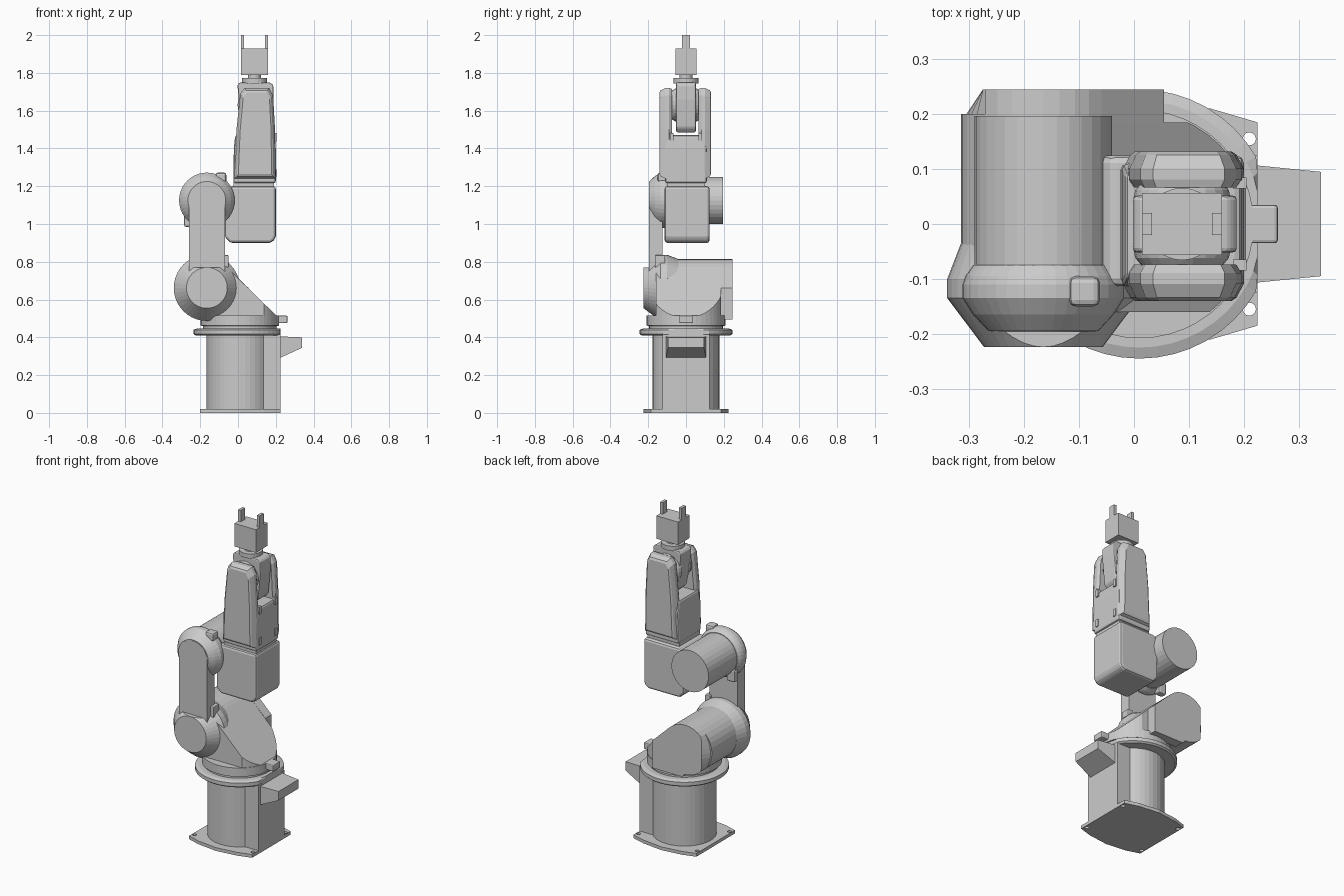
import bpy, bmesh
from math import sin, cos, pi

if "Cube" in bpy.data.objects:
    bpy.data.objects.remove(bpy.data.objects["Cube"])


def loft(name, levels, axis, bevel=0, segs=2):
    """Skin 2D loops [(points, level), ...] stacked along an axis, ends capped."""
    put = {'x': lambda p, t: (t, p[0], p[1]),
           'y': lambda p, t: (p[0], t, p[1]),
           'z': lambda p, t: (p[0], p[1], t)}[axis]
    bm = bmesh.new()
    loops = [[bm.verts.new(put(p, t)) for p in pts] for pts, t in levels]
    for a, b in zip(loops, loops[1:]):
        for i in range(len(a)):
            j = (i + 1) % len(a)
            bm.faces.new((a[i], a[j], b[j], b[i]))
    bm.faces.new(loops[0])
    bm.faces.new(loops[-1])
    bmesh.ops.recalc_face_normals(bm, faces=bm.faces)
    me = bpy.data.meshes.new(name)
    bm.to_mesh(me)
    bm.free()
    ob = bpy.data.objects.new(name, me)
    bpy.context.collection.objects.link(ob)
    if bevel:
        m = ob.modifiers.new("Bevel", 'BEVEL')
        m.width, m.segments, m.limit_method = bevel, segs, 'ANGLE'
        m.angle_limit = 0.6
    return ob


def prism(name, pts, axis, a, b, bevel=0, segs=2):
    return loft(name, [(pts, a), (pts, b)], axis, bevel, segs)


def rect(a, b, c, d):
    return [(a, c), (b, c), (b, d), (a, d)]


def box(name, x0, x1, y0, y1, z0, z1, bevel=0, segs=2):
    return prism(name, rect(x0, x1, y0, y1), 'z', z0, z1, bevel, segs)


def circle(cx, cy, r, n=32):
    return [(cx + r * cos(2 * pi * i / n), cy + r * sin(2 * pi * i / n)) for i in range(n)]


def turned(name, cx, cy, rings, axis, n=32):
    return loft(name, [(circle(cx, cy, r, n), t) for t, r in rings], axis)


def boolean(ob, cutter, op='DIFFERENCE'):
    m = ob.modifiers.new("Cut", 'BOOLEAN')
    m.object, m.operation, m.solver = cutter, op, 'EXACT'
    cutter.hide_render = True
    cutter.display_type = 'WIRE'


def inset(pts, cx, cy, sx, sy):
    return [(cx + (x - cx) * sx, cy + (y - cy) * sy) for x, y in pts]


BX = 0.01                 # turning axis of the base
AX, SZ, EZ = -0.165, 0.665, 1.125   # arm axis x, shoulder and elbow heights
WX = 0.0875               # wrist centre

# Base plate with bolt holes
half = [(-0.2, 0.185), (-0.12, 0.21), (0.01, 0.226), (0.14, 0.21), (0.225, 0.185)]
plate = prism("base_plate", half + [(x, -y) for x, y in reversed(half)], 'z', 0, 0.02)
for x in (-0.185, 0.21):
    for s in (-1, 1):
        boolean(plate, turned("bolt_hole_cutter", x, s * 0.155, [(-0.02, 0.012), (0.04, 0.012)], 'z', 12))

# Pedestal: round column with a flat front, cable box
col = [p for p in circle(BX, 0, 0.177, 48) if p[0] < 0.135]
k = max(range(len(col)), key=lambda i: col[i][1] if col[i][0] > 0.1 else -1)
turned("pedestal_column", BX, 0, [(0.02, 0.177), (0.415, 0.177)], 'z', 40)
box("pedestal_front", 0.0, 0.225, -0.125, 0.125, 0.02, 0.415)
loft("cable_box", [([(-0.107, 0.29), (0.107, 0.29), (0.107, 0.405), (-0.107, 0.405)], 0.22),
                   ([(-0.095, 0.345), (0.095, 0.345), (0.095, 0.4), (-0.095, 0.4)], 0.34)], 'x')

# Base flange, trimmed flat at the front
trim = lambda r: [(min(x, 0.225), y) for x, y in circle(BX, 0, r, 48)]
loft("base_flange", [(trim(0.235), 0.41), (trim(0.245), 0.418),
                     (trim(0.245), 0.44), (trim(0.225), 0.447)], 'z')

# Turntable and its end stop
turned("turntable", BX, 0, [(0.44, 0.195), (0.46, 0.195), (0.462, 0.208), (0.515, 0.208)], 'z', 48)
box("turntable_stop", 0.19, 0.262, -0.035, 0.035, 0.475, 0.515, 0.006)

# Sloped shoulder saddle: slanted cut through a vertical cylinder
saddle = prism("shoulder_saddle", [(-0.2, 0.5), (0.23, 0.5), (0.205, 0.513),
                                   (-0.06, 0.772), (-0.165, 0.8)], 'y', -0.16, 0.185)
boolean(saddle, turned("saddle_trim", BX, 0, [(0.45, 0.205), (0.9, 0.205)], 'z', 48), 'INTERSECT')

# Shoulder barrel and its rear motor end
turned("shoulder_barrel", AX, SZ, [(-0.06, 0.15), (0.2, 0.15)], 'y', 32)
arc = [(AX + 0.15 * cos(a), SZ + 0.15 * sin(a))
       for a in [pi / 4 + i * pi / 16 for i in range(21)]]
end = arc + [(AX + 0.02, 0.495), (0.055, 0.495), (0.055, 0.662)]
loft("shoulder_rear_end", [(end, 0.185), ([(max(x, -0.275), z) for x, z in end], 0.245)], 'y')

# Shoulder front cap, notched where the arm leaves it
cap = turned("shoulder_cap", AX, SZ - 0.003,
             [(-0.035, 0.15), (-0.1, 0.175), (-0.135, 0.175), (-0.224, 0.108)], 'y', 40)
boolean(cap, box("cap_notch_cutter", AX - 0.095, AX + 0.095, -0.3, -0.196, 0.77, 1.0))
box("shoulder_stop", -0.085, -0.05, -0.165, -0.11, 0.77, 0.835, 0.005)

# Upper arm link
top = [(AX + 0.095 * cos(i * pi / 16), EZ + 0.095 * sin(i * pi / 16)) for i in range(17)]
prism("upper_arm", top + [(AX - 0.095, 0.72), (AX + 0.095, 0.72)], 'y', -0.197, -0.125)

# Elbow barrel with domed front cap
turned("elbow_barrel", AX, EZ, [(-0.08, 0.125), (0.197, 0.125)], 'y', 32)
turned("elbow_cap", AX, EZ, [(-0.075, 0.128), (-0.095, 0.142), (-0.11, 0.147), (-0.135, 0.147),
                             (-0.165, 0.128), (-0.195, 0.1)], 'y', 40)
box("elbow_stop", -0.118, -0.062, -0.15, -0.095, 1.22, 1.272, 0.012)
box("elbow_side_stop", -0.285, -0.23, -0.1, -0.06, 0.985, 1.06, 0.01)

# Elbow housing block
prism("elbow_housing", [(-0.07, 0.93), (-0.04, 0.9), (0.165, 0.9), (0.19, 0.91), (0.2, 0.935),
                        (0.2, 1.2), (-0.045, 1.2), (-0.07, 1.17)], 'y', -0.113, 0.125, 0.014)

# Forearm: rotary joint plate and lower block
box("forearm_joint", -0.025, 0.19, -0.1, 0.1, 1.19, 1.225)
loft("forearm_block", [(rect(-0.025, 0.2, -0.11, 0.11), 1.215), (rect(-0.022, 0.2, -0.115, 0.11), 1.4),
                       (rect(-0.015, 0.195, -0.1, 0.095), 1.47)], 'z', 0.012)

# Forked forearm sides with raised covers, pivots and clips
fork = [(-0.02, 1.24), (0.2, 1.24), (0.196, 1.5), (0.186, 1.68), (0.165, 1.72),
        (0.035, 1.72), (0.012, 1.69), (-0.008, 1.5)]
for side, s in (("front", -1), ("rear", 1)):
    o = -0.004
    loft("fork_cover_" + side,
         [(inset(fork, 0.09, 1.48, 0.9, 0.98), o + s * 0.07), (fork, o + s * 0.085),
          (fork, o + s * 0.105), (inset(fork, 0.09, 1.48, 0.88, 0.95), o + s * 0.13),
          (inset(fork, 0.09, 1.48, 0.8, 0.9), o + s * 0.136)], 'y')
    turned("wrist_pivot_" + side, WX, 1.63,
           [(s * 0.04, 0.09), (s * 0.062, 0.085), (s * 0.08, 0.07)], 'y', 24)
    for z in (1.27, 1.46):
        box("cover_clip_" + side, 0.18, 0.205, s * 0.075 - 0.01, s * 0.075 + 0.01, z - 0.022, z + 0.022)

# Wrist block between the forks
prism("wrist_block", [(0.05, 1.485), (0.15, 1.485), (0.172, 1.51), (0.187, 1.66), (0.187, 1.735),
                      (0.17, 1.75), (0.01, 1.75), (-0.003, 1.735), (0.01, 1.6), (0.03, 1.51)],
      'y', -0.052, 0.052, 0.008)

# Tool flange, neck and gripper
turned("tool_flange", WX, 0, [(1.745, 0.066), (1.772, 0.066)], 'z', 24)
turned("tool_neck", WX, 0, [(1.765, 0.035), (1.795, 0.035)], 'z', 24)
box("gripper_body", 0.015, 0.16, -0.056, 0.056, 1.79, 1.93)
for side, s in (("left", -1), ("right", 1)):
    c = WX + s * 0.0635
    box("gripper_finger_" + side, c - 0.009, c + 0.009, -0.02, 0.02, 1.925, 2.0)
